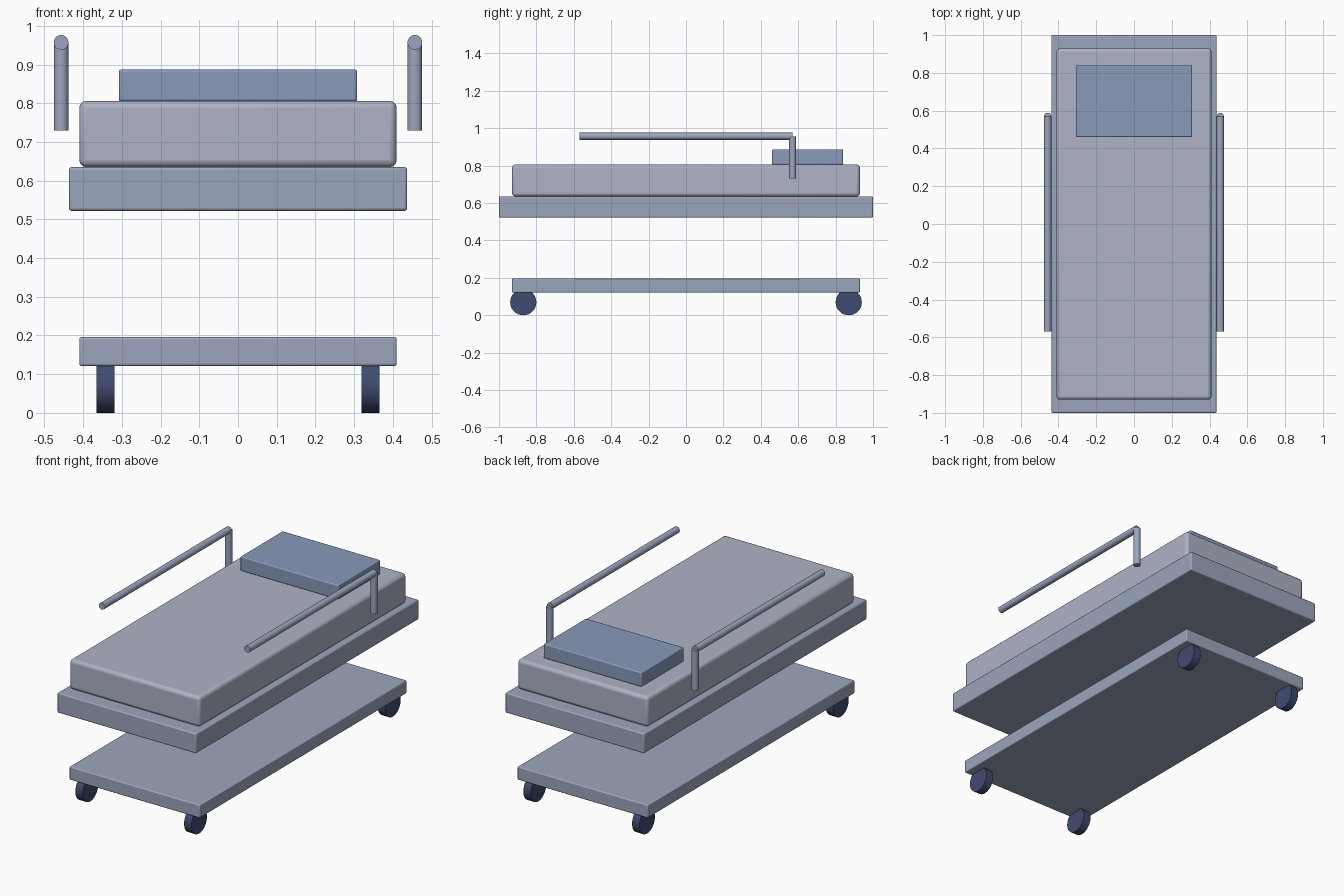
import bpy
from math import pi, radians

if "Cube" in bpy.data.objects:
    bpy.data.objects.remove(bpy.data.objects["Cube"])


def material(name, rgb):
    mat = bpy.data.materials.new(name)
    mat.diffuse_color = (*rgb, 1)
    mat.use_nodes = True
    mat.node_tree.nodes["Principled BSDF"].inputs["Base Color"].default_value = mat.diffuse_color
    return mat


metal = material("painted_metal", (0.33, 0.38, 0.51))
fabric = material("mattress_fabric", (0.42, 0.45, 0.57))
linen = material("pillow_linen", (0.25, 0.32, 0.49))
rubber = material("wheel_rubber", (0.05, 0.07, 0.16))


def finish(obj, name, mat):
    obj.name = name
    obj.data.materials.append(mat)
    bpy.ops.object.shade_smooth_by_angle(angle=radians(35))


def rounded_box(name, x, y, z, bevel, mat):
    """Box spanning the (min, max) ranges with rounded edges."""
    centre = [(a + b) / 2 for a, b in (x, y, z)]
    bpy.ops.mesh.primitive_cube_add(size=1, location=centre)
    obj = bpy.context.object
    obj.scale = [b - a for a, b in (x, y, z)]
    bpy.ops.object.transform_apply(location=False, rotation=False, scale=True)
    mod = obj.modifiers.new("rounded_edges", "BEVEL")
    mod.width = bevel
    mod.segments = 3
    finish(obj, name, mat)


def cylinder(name, location, radius, length, rotation, mat, sides=32):
    bpy.ops.mesh.primitive_cylinder_add(vertices=sides, radius=radius, depth=length,
                                        location=location, rotation=rotation)
    finish(bpy.context.object, name, mat)


# Stacked slabs
rounded_box("wheel_base", (-0.41, 0.41), (-0.93, 0.93), (0.121, 0.196), 0.006, metal)
rounded_box("bed_frame", (-0.437, 0.437), (-1, 1), (0.522, 0.635), 0.007, metal)
rounded_box("mattress", (-0.41, 0.41), (-0.93, 0.93), (0.635, 0.806), 0.018, fabric)
rounded_box("pillow", (-0.308, 0.308), (0.46, 0.84), (0.805, 0.887), 0.006, linen)

for sx, side in ((-1, "left"), (1, "right")):
    # Side rail with a single post at the head end
    cylinder(f"{side}_rail", (sx * 0.457, 0, 0.957), 0.019, 1.14, (pi / 2, 0, 0), metal)
    cylinder(f"{side}_rail_post", (sx * 0.457, 0.57, 0.8435), 0.019, 0.227, (0, 0, 0), metal)
    # Wheels
    for sy, end in ((-1, "front"), (1, "back")):
        cylinder(f"{end}_{side}_wheel", (sx * 0.342, sy * 0.87, 0.07), 0.07, 0.046,
                 (0, pi / 2, 0), rubber)
